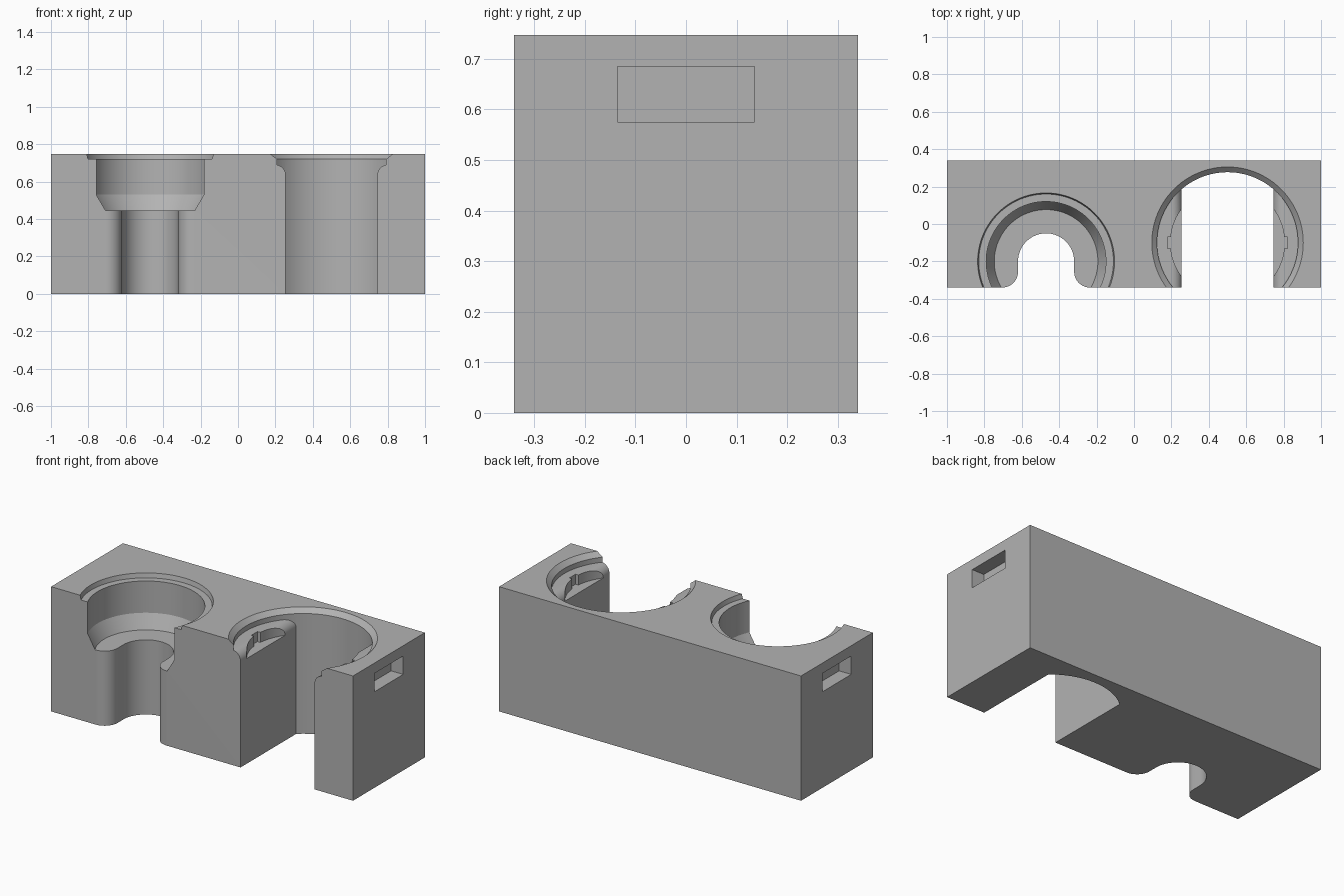
import bpy, bmesh
from math import sin, cos, pi, radians
from mathutils import Matrix, Vector

W, D, H = 1.0, 0.34, 0.747          # half width, half depth, height

if "Cube" in bpy.data.objects:
    bpy.data.objects.remove(bpy.data.objects["Cube"], do_unlink=True)

grey = bpy.data.materials.new("plain grey")
grey.use_nodes = True
colour = (0.45, 0.45, 0.45, 1)
grey.diffuse_color = colour
grey.node_tree.nodes["Principled BSDF"].inputs["Base Color"].default_value = colour


def finish(name, bm):
    bmesh.ops.recalc_face_normals(bm, faces=bm.faces)
    mesh = bpy.data.meshes.new(name)
    bm.to_mesh(mesh)
    bm.free()
    mesh.materials.append(grey)
    obj = bpy.data.objects.new(name, mesh)
    bpy.context.collection.objects.link(obj)
    return obj


def box(name, x, y, z):
    bm = bmesh.new()
    bmesh.ops.create_cube(bm, size=1)
    for v in bm.verts:
        v.co = [r[0] if c < 0 else r[1] for c, r in zip(v.co, (x, y, z))]
    return finish(name, bm)


def lathe(name, profile, x, y, steps=96):
    """Closed solid of revolution from (radius, z) points, bottom to top."""
    bm = bmesh.new()
    rings = [[bm.verts.new((x + r * cos(2 * pi * i / steps), y + r * sin(2 * pi * i / steps), z))
              for i in range(steps)] for r, z in profile]
    for low, high in zip(rings, rings[1:]):
        for i in range(steps):
            j = (i + 1) % steps
            bm.faces.new((low[i], low[j], high[j], high[i]))
    bm.faces.new(rings[0])
    bm.faces.new(rings[-1])
    return finish(name, bm)


def extrude(name, points, direction):
    bm = bmesh.new()
    face = bm.faces.new([bm.verts.new(p) for p in points])
    out = bmesh.ops.extrude_face_region(bm, geom=[face])["geom"]
    verts = [e for e in out if isinstance(e, bmesh.types.BMVert)]
    bmesh.ops.translate(bm, verts=verts, vec=direction)
    return finish(name, bm)


def arc(cx, cy, r, start, end, steps):
    return [(cx + r * cos(radians(start + (end - start) * i / steps)),
             cy + r * sin(radians(start + (end - start) * i / steps))) for i in range(steps + 1)]


def mirrored(half):
    """Half outline on the +x side, closed by its mirror image."""
    return half + [(-x, v) for x, v in reversed(half)]


def combine(obj, other, operation="DIFFERENCE"):
    mod = obj.modifiers.new("cut", "BOOLEAN")
    mod.operation, mod.solver, mod.object = operation, "EXACT", other
    bpy.context.view_layer.update()
    mesh = bpy.data.meshes.new_from_object(obj.evaluated_get(bpy.context.evaluated_depsgraph_get()))
    obj.modifiers.clear()
    obj.data = mesh
    bpy.data.objects.remove(other, do_unlink=True)


block = box("holder_block", (-W, W), (-D, D), (0, H))

# Stepped round pocket with a tapered floor
px, py = -0.47, -0.2
combine(block, lathe("stepped_pocket", [(0.277, 0.447), (0.32, 0.53), (0.32, 0.72),
                                        (0.36, 0.72), (0.366, H), (0.366, 0.85)], px, py))

# Narrow slot with a round end and flared mouth
f = 0.085
mouth = [(0.15 + f, -0.6)] + arc(0.15 + f, -D, f, 90, 180, 10)[:1]
half = [(0.15 + f, -0.6)] + arc(0.15 + f, -D, f, 90, 180, 10)
half = mouth + arc(0.15 + f, -D + 0.0, f, 90, 180, 10)[1:]
mouth_curve = [(x, y) for x, y in arc(0.15 + f, -D + f, f, 270, 180, 10)]
half = [(0.15 + f, -0.6)] + mouth_curve + [(x, y) for x, y in arc(0, py, 0.15, 0, 88, 22)]
combine(block, extrude("narrow_slot", [(px + x, y, -0.1) for x, y in mirrored(half)], (0, 0, 0.65)))

# Wide through opening: chamfered bore limited by straight, rounded-over side walls
bx, by = 0.5, -0.1
bore = lathe("wide_bore", [(0.377, -0.1), (0.377, 0.72), (0.405, H), (0.405, 0.85)], bx, by)
half = [(0.245, -0.2)] + arc(0.3, 0.635, 0.055, 180, 90, 10) + [(0.5, 0.69), (0.5, 0.95)]
walls = extrude("straight_walls", [(bx + x, -1, z) for x, z in mirrored(half)], (0, 2, 0))
combine(bore, walls, "INTERSECT")
combine(block, bore)

# Shallow round seat with two side notches
combine(block, lathe("round_seat", [(0.305, 0.63), (0.305, 0.8)], bx, by))
combine(block, box("seat_notches", (bx - 0.322, bx + 0.322), (by - 0.03, by + 0.03), (0.63, 0.8)))

# Rectangular recess in each end
for side in (-1, 1):
    xs = sorted((side * (W - 0.08), side * (W + 0.1)))
    combine(block, box("end_recess", xs, (-0.135, 0.135), (0.575, 0.685)))

bpy.ops.object.select_all(action="DESELECT")
block.select_set(True)
bpy.context.view_layer.objects.active = block
bpy.ops.object.shade_smooth_by_angle(angle=radians(25))
